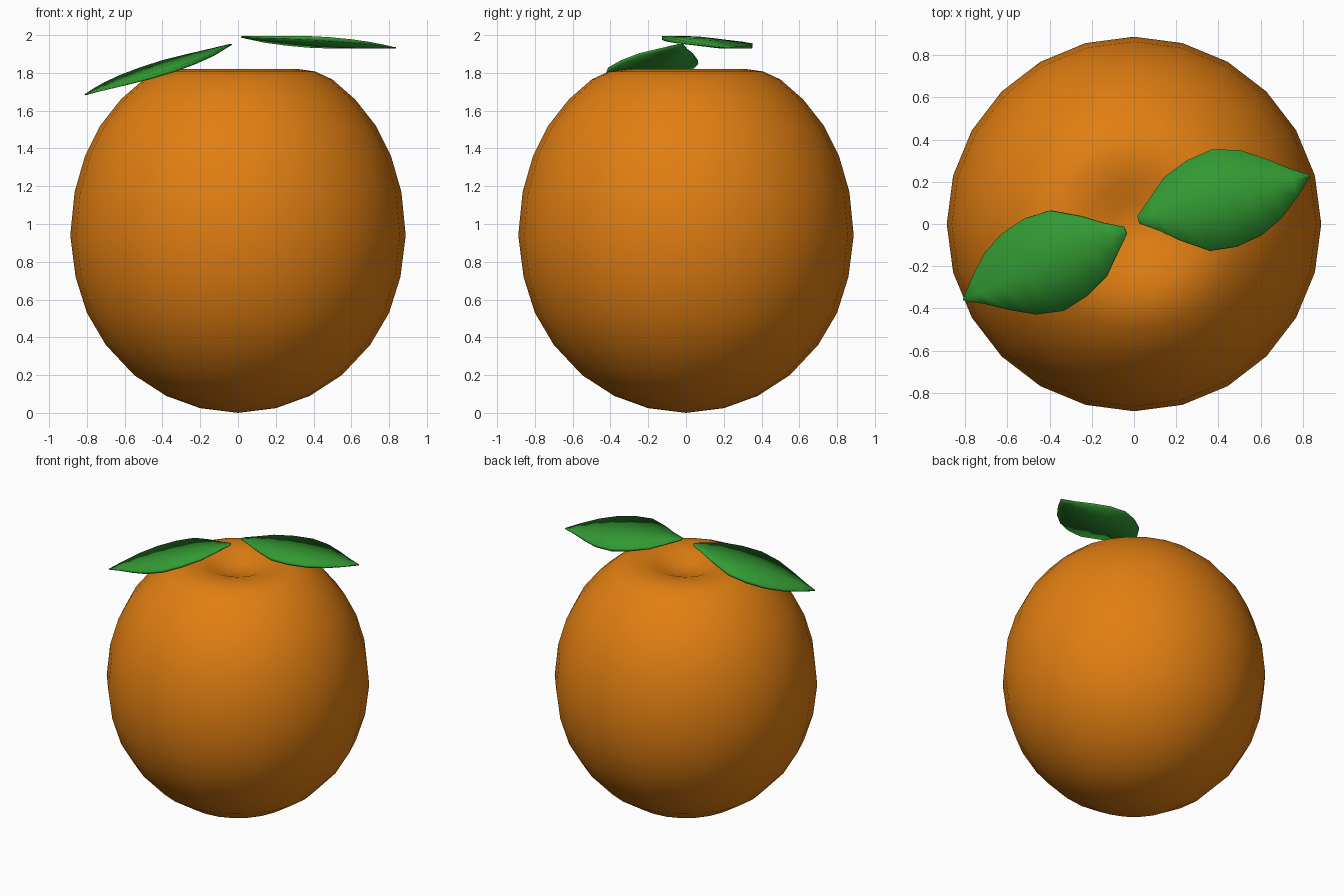
import bpy
import bmesh
import math
from mathutils import Vector

if "Cube" in bpy.data.objects:
    bpy.data.objects.remove(bpy.data.objects["Cube"], do_unlink=True)


def make_material(name, colour):
    mat = bpy.data.materials.new(name)
    mat.use_nodes = True
    mat.diffuse_color = colour
    mat.node_tree.nodes["Principled BSDF"].inputs["Base Color"].default_value = colour
    return mat


def finish(name, bm, mat):
    bmesh.ops.remove_doubles(bm, verts=bm.verts, dist=0.0005)
    bmesh.ops.recalc_face_normals(bm, faces=bm.faces)
    mesh = bpy.data.meshes.new(name)
    bm.to_mesh(mesh)
    bm.free()
    mesh.materials.append(mat)
    for poly in mesh.polygons:
        poly.use_smooth = True
    obj = bpy.data.objects.new(name, mesh)
    bpy.context.collection.objects.link(obj)
    return obj


peel = make_material("orange_peel", (0.75, 0.21, 0.006, 1))
leaf_green = make_material("leaf_green", (0.032, 0.32, 0.032, 1))

# Fruit: revolved profile with a shallow dimple on top
profile = [(0, 0), (0.2, 0.025), (0.38, 0.09), (0.55, 0.2), (0.7, 0.36),
           (0.8, 0.53), (0.86, 0.72), (0.888, 0.94), (0.865, 1.17),
           (0.81, 1.36), (0.73, 1.52), (0.62, 1.66), (0.5, 1.765),
           (0.41, 1.807), (0.32, 1.82), (0.2, 1.8), (0.1, 1.76), (0, 1.745)]
bm = bmesh.new()
verts = [bm.verts.new((r, 0, z)) for r, z in profile]
edges = [bm.edges.new(pair) for pair in zip(verts, verts[1:])]
bmesh.ops.spin(bm, geom=verts + edges, cent=(0, 0, 0), axis=(0, 0, 1),
               angle=math.tau, steps=24)
finish("fruit_body", bm, peel)

# Leaf stations: distance along the leaf, left half width, right half width
stations = [(0, 0.018, 0.018), (0.1, 0.09, 0.075), (0.2, 0.165, 0.145),
            (0.35, 0.215, 0.228), (0.5, 0.235, 0.24), (0.65, 0.2, 0.217),
            (0.78, 0.13, 0.165), (0.9, 0.055, 0.085), (1, 0.003, 0.003)]


def make_leaf(name, base, tip, side_slope):
    base, along = Vector(base), Vector(tip) - Vector(base)
    side = Vector((-along.y, along.x, 0)).normalized()
    side.z = side_slope
    up = along.cross(side).normalized()
    bm = bmesh.new()
    rings = []
    for t, left, right in stations:
        thick = 0.004 + 0.018 * math.sin(math.pi * t)
        rim = thick * 0.5
        section = [(left, rim), (0, thick), (-right, rim),
                   (-right, -rim), (0, -thick), (left, -rim)]
        rings.append([bm.verts.new(base + along * t + side * s + up * h)
                      for s, h in section])
    for a, b in zip(rings, rings[1:]):
        for i in range(len(a)):
            j = (i + 1) % len(a)
            bm.faces.new((a[i], a[j], b[j], b[i]))
    bm.faces.new(rings[0])
    bm.faces.new(rings[-1])
    return finish(name, bm, leaf_green)


# Leaves: one nearly level, one drooping over the shoulder
make_leaf("left_leaf", (0.02, 0.02, 1.99), (0.835, 0.23, 1.932), -0.07)
make_leaf("right_leaf", (-0.04, -0.03, 1.95), (-0.81, -0.36, 1.685), 0)
